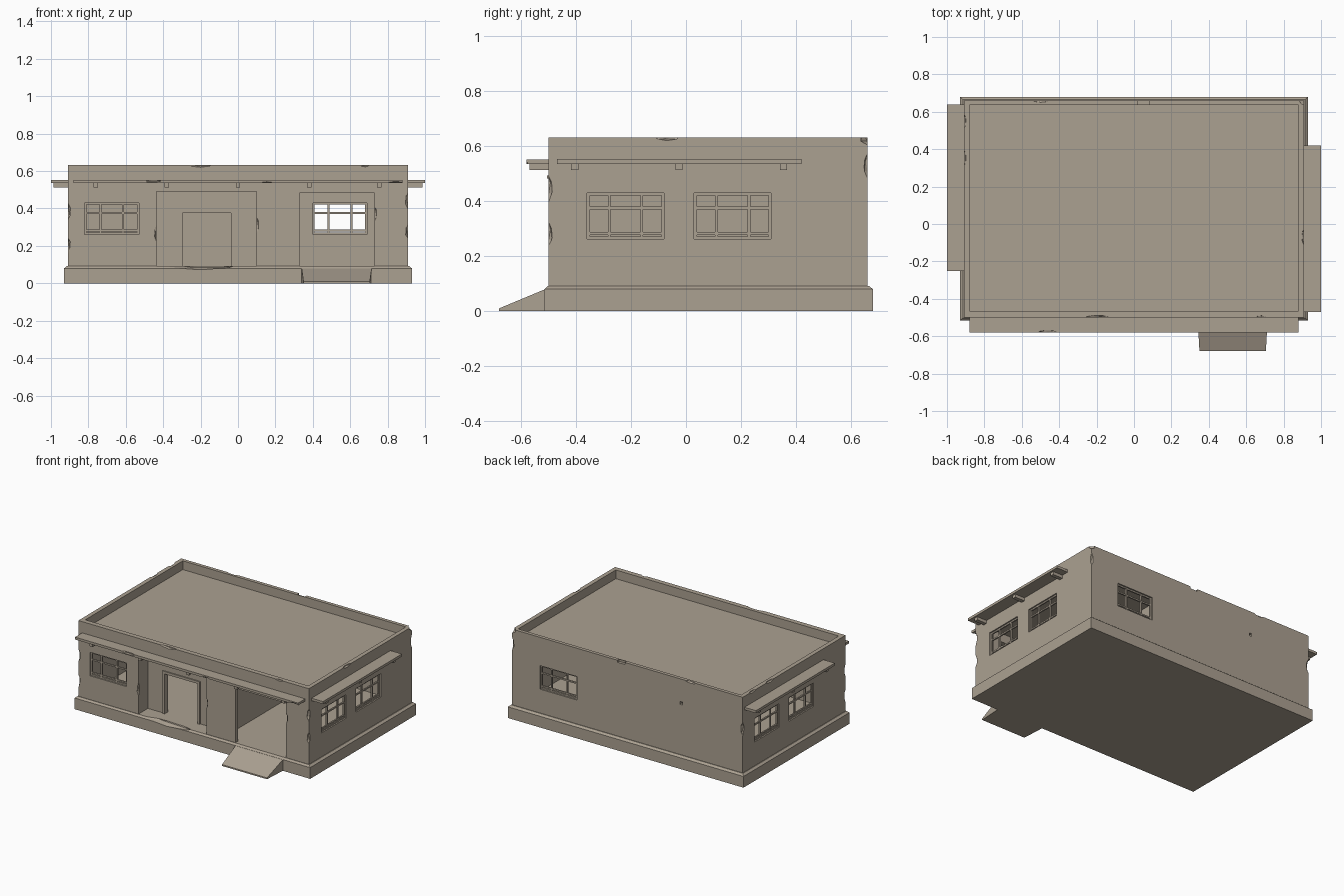
import bpy, bmesh, random
from mathutils import Vector

if "Cube" in bpy.data.objects:
    bpy.data.objects.remove(bpy.data.objects["Cube"])

random.seed(4)
mat = bpy.data.materials.new("dusty taupe plaster")
mat.diffuse_color = (0.41, 0.355, 0.285, 1)
mat.use_nodes = True
mat.node_tree.nodes["Principled BSDF"].inputs["Base Color"].default_value = mat.diffuse_color


def finish(name, bm):
    bmesh.ops.recalc_face_normals(bm, faces=bm.faces[:])
    me = bpy.data.meshes.new(name)
    bm.to_mesh(me)
    bm.free()
    me.materials.append(mat)
    ob = bpy.data.objects.new(name, me)
    bpy.context.collection.objects.link(ob)
    return ob


def add_box(bm, x0, x1, y0, y1, z0, z1):
    vs = bmesh.ops.create_cube(bm, size=1)["verts"]
    for v in vs:
        v.co = Vector((x1 if v.co.x > 0 else x0, y1 if v.co.y > 0 else y0, z1 if v.co.z > 0 else z0))
    return vs


def boxes(name, *dims):
    bm = bmesh.new()
    for d in dims:
        add_box(bm, *d)
    return finish(name, bm)


def chip(x, y, z, sx, sy, sz):
    """Jagged low-poly lump used to break an edge."""
    bm = bmesh.new()
    bmesh.ops.create_icosphere(bm, subdivisions=1, radius=1)
    for v in bm.verts:
        k = random.uniform(0.8, 1.1)
        v.co = Vector((x + v.co.x * sx * k, y + v.co.y * sy * k, z + v.co.z * sz * k))
    return finish("chip_cutter", bm)


def carve(ob, cutters):
    for c in cutters:
        c.hide_render = True
        m = ob.modifiers.new("cut", 'BOOLEAN')
        m.operation, m.solver, m.object = 'DIFFERENCE', 'EXACT', c
    ev = ob.evaluated_get(bpy.context.evaluated_depsgraph_get())
    me = bpy.data.meshes.new_from_object(ev)
    ob.modifiers.clear()
    ob.data = me
    for c in cutters:
        bpy.data.objects.remove(c)


def cut_box(*d):
    return boxes("box_cutter", d)


# plinth: solid base with a chamfered top edge
bm = bmesh.new()
add_box(bm, -0.93, 0.93, -0.515, 0.68, 0, 0.08)
top = [f for f in bm.faces if f.calc_center_median().z > 0.079]
ext = bmesh.ops.extrude_face_region(bm, geom=top)
for v in ext["geom"]:
    if isinstance(v, bmesh.types.BMVert):
        v.co = Vector((0.915 if v.co.x > 0 else -0.915, 0.665 if v.co.y > 0 else -0.503, 0.092))
bmesh.ops.delete(bm, geom=top, context='FACES')
plinth = finish("plinth", bm)
carve(plinth, [chip(-0.2, -0.515, 0.095, 0.24, 0.05, 0.026)])

# window openings: (wall axis, wall position, start, end)
W0, W1 = 0.262, 0.43
windows = [('x', -0.5, -0.82, -0.53), ('x', 0.63, 0.40, 0.69),
           ('y', 0.88, -0.36, -0.08), ('y', 0.88, 0.03, 0.31),
           ('y', -0.91, 0.25, 0.53), ('y', -0.91, -0.14, 0.14)]

# walls: shell hollowed into two rooms plus an open parapet roof
walls = boxes("walls", (-0.91, 0.91, -0.5, 0.66, 0.088, 0.632))
cutters = [cut_box(-0.88, 0.88, -0.465, 0.635, 0.57, 0.7),
           cut_box(-0.88, 0.19, -0.47, 0.63, 0.05, 0.545),
           cut_box(0.22, 0.88, -0.47, 0.63, 0.05, 0.545),
           cut_box(-0.435, 0.10, -0.55, -0.45, 0.05, 0.49),
           cut_box(0.33, 0.73, -0.55, -0.45, 0.05, 0.485),
           cut_box(0.02, 0.08, 0.64, 0.70, 0.617, 0.66),
           cut_box(-0.435, -0.415, 0.62, 0.70, 0.45, 0.47)]
for ax, p, a, b in windows:
    if ax == 'x':
        cutters.append(cut_box(a, b, p - 0.02, p + 0.05, W0, W1))
    else:
        cutters.append(cut_box(p - 0.02, p + 0.05, a, b, W0, W1))
# broken corners and parapet edges
for x, y, z in [(-0.91, -0.5, 0.38), (-0.91, -0.5, 0.2), (0.91, -0.5, 0.45), (0.91, -0.5, 0.28),
                (0.91, 0.66, 0.53), (-0.91, 0.66, 0.4)]:
    cutters.append(chip(x, y, z, 0.016, 0.016, 0.05))
cutters.append(chip(0.91, 0.66, 0.632, 0.03, 0.03, 0.03))
for x, y, sx, sy in [(0.68, -0.5, 0.035, 0.014), (-0.2, -0.5, 0.07, 0.014), (-0.5, 0.66, 0.05, 0.012),
                     (-0.91, 0.55, 0.014, 0.04), (-0.91, 0.35, 0.014, 0.05),
                     (0.91, -0.07, 0.014, 0.05), (0.91, -0.29, 0.014, 0.04)]:
    cutters.append(chip(x, y, 0.632, sx, sy, 0.012))
for x, z in [(-0.435, 0.27), (0.10, 0.31), (0.73, 0.37)]:
    cutters.append(chip(x, -0.5, z, 0.012, 0.014, 0.045))
carve(walls, cutters)

# window frames with a cross grid of thin bars
for i, (ax, p, a, b) in enumerate(windows):
    t, bars = 0.005, []
    n0, n1 = p + 0.009, p + 0.021
    w = b - a
    for u in (a + t, a + 0.29 * w, a + 0.71 * w, b - t):
        bars.append((u - t, u + t, n0, n1, W0, W1))
    for z in (W0 + t, 0.282, 0.375, W1 - t):
        bars.append((a, b, n0 + 0.001, n1 - 0.001, z - t, z + t))
    if ax == 'y':
        bars = [(c, d, e, f, g, h) for e, f, c, d, g, h in bars]
    boxes("window_frame_%d" % i, *bars)

# recessed entrance: side walls, ceiling, and back wall around the open doorway
boxes("entry_recess",
      (-0.46, -0.435, -0.48, -0.37, 0.09, 0.51), (0.10, 0.125, -0.48, -0.37, 0.09, 0.51),
      (-0.46, 0.125, -0.48, -0.37, 0.49, 0.515),
      (-0.45, -0.31, -0.395, -0.37, 0.09, 0.5), (-0.025, 0.11, -0.395, -0.37, 0.09, 0.5),
      (-0.32, -0.015, -0.395, -0.37, 0.39, 0.5))
boxes("door_frame",
      (-0.315, -0.298, -0.403, -0.365, 0.09, 0.395), (-0.037, -0.02, -0.403, -0.365, 0.09, 0.395),
      (-0.298, -0.037, -0.403, -0.365, 0.377, 0.395))
boxes("garage_lintel", (0.325, 0.735, -0.505, -0.47, 0.483, 0.493))

# awnings: slabs on small brackets along the front and both sides
bm = bmesh.new()
add_box(bm, -0.88, 0.88, -0.58, -0.495, 0.535, 0.552)
front = finish("front_awning", bm)
carve(front, [chip(-0.46, -0.58, 0.55, 0.06, 0.014, 0.012), chip(0.15, -0.58, 0.535, 0.04, 0.012, 0.01),
              chip(0.84, -0.58, 0.535, 0.05, 0.015, 0.01)])
boxes("front_awning_brackets", *[(x - 0.012, x + 0.012, -0.57, -0.49, 0.513, 0.536)
                                 for x in (-0.76, -0.38, 0, 0.38, 0.755)])
for side, s, yc in (("right", 1, -0.025), ("left", -1, 0.195)):
    xa, xb = sorted((s * 0.905, s * 1.0))
    boxes(side + "_awning", (xa, xb, yc - 0.445, yc + 0.445, 0.535, 0.553))
    xa, xb = sorted((s * 0.9, s * 0.987))
    boxes(side + "_awning_brackets", *[(xa, xb, yc + d - 0.013, yc + d + 0.013, 0.513, 0.536)
                                       for d in (-0.38, 0, 0.38)])

# vehicle ramp: wedge in front of the garage opening
bm = bmesh.new()
for v in add_box(bm, 0.34, 0.715, -0.68, -0.505, 0, 0.083):
    if v.co.y < -0.6:
        v.co.x += 0.01 if v.co.x < 0.5 else -0.01
        v.co.z = min(v.co.z, 0.01)
finish("ramp", bm)
